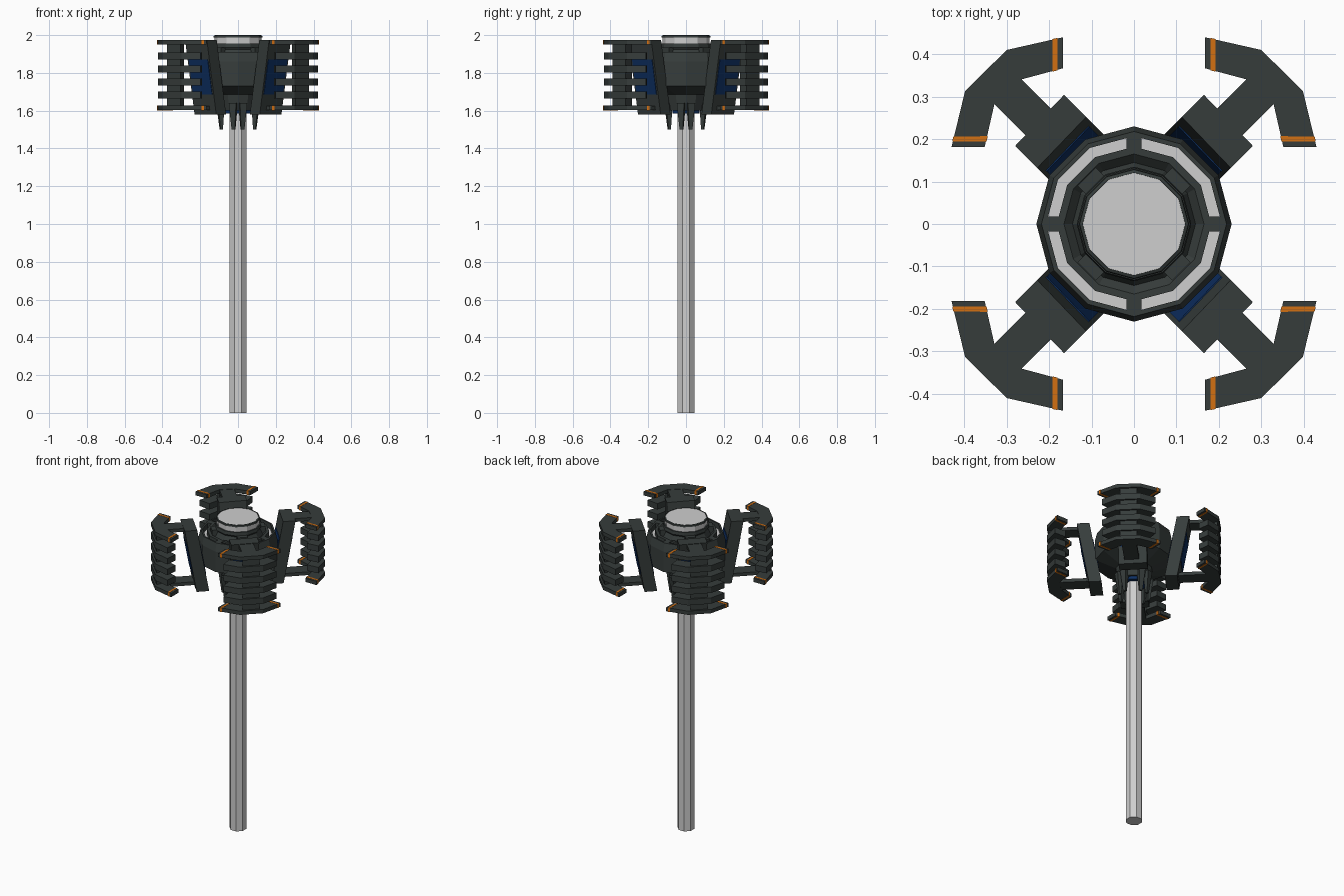
import bpy, bmesh, math
from mathutils import Vector

if "Cube" in bpy.data.objects:
    bpy.data.objects.remove(bpy.data.objects["Cube"])

def material(name, r, g, b):
    m = bpy.data.materials.new(name)
    m.diffuse_color = (r, g, b, 1)
    m.use_nodes = True
    m.node_tree.nodes["Principled BSDF"].inputs["Base Color"].default_value = m.diffuse_color
    return m

DARK = material("dark_slate", 0.037, 0.046, 0.044)
LIGHT = material("light_grey", 0.62, 0.62, 0.62)
BLUE = material("deep_blue", 0.004, 0.028, 0.12)
ORANGE = material("orange", 0.65, 0.16, 0.006)

def finish(name, bm, mats):
    bmesh.ops.recalc_face_normals(bm, faces=bm.faces)
    me = bpy.data.meshes.new(name)
    bm.to_mesh(me)
    bm.free()
    for m in mats:
        me.materials.append(m)
    ob = bpy.data.objects.new(name, me)
    bpy.context.collection.objects.link(ob)
    return ob

def prism(name, low, z0, z1, mat, high=None, s=(1, 1)):
    """Solid between two matching plan outlines."""
    bm = bmesh.new()
    high = high or low
    a = [bm.verts.new((p[0] * s[0], p[1] * s[1], z0)) for p in low]
    b = [bm.verts.new((p[0] * s[0], p[1] * s[1], z1)) for p in high]
    n = len(a)
    bm.faces.new(a)
    bm.faces.new(b)
    for i in range(n):
        j = (i + 1) % n
        bm.faces.new((a[i], a[j], b[j], b[i]))
    return finish(name, bm, [mat])

def lathe(name, profile, segs, mats, closed=False, rule=None):
    """Faceted revolve of (radius, z) points."""
    bm = bmesh.new()
    rings = []
    for r, z in profile:
        rings.append([bm.verts.new((r * math.cos(2 * math.pi * i / segs),
                                    r * math.sin(2 * math.pi * i / segs), z)) for i in range(segs)])
    count = len(rings) if closed else len(rings) - 1
    for k in range(count):
        lo, hi = rings[k], rings[(k + 1) % len(rings)]
        for i in range(segs):
            j = (i + 1) % segs
            f = bm.faces.new((lo[i], lo[j], hi[j], hi[i]))
            if rule and rule(k):
                f.material_index = 1
    if not closed:
        bm.faces.new(rings[0])
        bm.faces.new(rings[-1])
    return finish(name, bm, mats)

def ngon(r, n, turn=0):
    return [(r * math.cos(turn + 2 * math.pi * i / n), r * math.sin(turn + 2 * math.pi * i / n)) for i in range(n)]

def radial_box(r0, r1, w, ang):
    c, s = math.cos(ang), math.sin(ang)
    return [(r * c - t * s, r * s + t * c) for r, t in ((r0, -w), (r1, -w), (r1, w), (r0, w))]

def lerp(p, q, t):
    return (p[0] + (q[0] - p[0]) * t, p[1] + (q[1] - p[1]) * t)

# Pole
prism("pole", ngon(0.05, 8, math.pi / 8), 0, 1.66, LIGHT)

# Lamp head shell: underside, wall, recessed light groove, neck and collar
shell = [(0.075, 1.66), (0.078, 1.60), (0.092, 1.60), (0.108, 1.685), (0.23, 1.73), (0.23, 1.86),
         (0.218, 1.91), (0.207, 1.91), (0.207, 1.875), (0.182, 1.875), (0.182, 1.91),
         (0.165, 1.91), (0.145, 1.89), (0.128, 1.925), (0.135, 1.935), (0.132, 1.955)]
lathe("head_shell", shell, 12, [DARK, LIGHT], rule=lambda k: k == 8)
prism("inner_core", ngon(0.072, 12), 1.585, 1.67, BLUE)

# Top lens with thin dark rim
prism("top_lens", ngon(0.124, 12), 1.95, 1.997, LIGHT)
lathe("lens_rim", [(0.12, 1.99), (0.13, 1.988), (0.128, 1.997), (0.121, 2.0)], 12, [DARK], closed=True)

# Spokes that split the light groove, and small neck blocks
for i in range(4):
    a = i * math.pi / 2
    prism("groove_spoke", radial_box(0.178, 0.21, 0.018, a), 1.87, 1.91, DARK)
    prism("neck_block", radial_box(0.12, 0.158, 0.03, a + math.pi / 4), 1.89, 1.935, DARK)

# Prongs around the pole
for q in range(4):
    for d in (15, 75):
        a = math.radians(q * 90 + d)
        prism("prong", radial_box(0.085, 0.098, 0.009, a), 1.50, 1.64, DARK,
              high=radial_box(0.078, 0.115, 0.02, a))

# Side arms: one quarter drawn, mirrored to four corners
TOP, BOTTOM = 1.975, 1.58
BAR = [(0.165, 0.304), (0.28, 0.184), (0.228, 0.132), (0.113, 0.252)]
# order: tip A outer, corners, tip B outer, tip B inner, inner corners, tip A inner
CAP = [(0.167, 0.440), (0.30, 0.410), (0.398, 0.313), (0.43, 0.181),
       (0.352, 0.181), (0.329, 0.282), (0.264, 0.341), (0.167, 0.367)]
FIN = list(CAP)
for tip, corner in ((0, 1), (3, 2), (4, 5), (7, 6)):
    FIN[tip] = lerp(CAP[tip], CAP[corner], 0.24)
CORE = [(0.285, 0.345), (0.305, 0.39), (0.375, 0.32), (0.33, 0.285)]

def shift(pts, d):
    return [(x - d, y - d) for x, y in pts]

def bar_shift(z):
    return 0.05 * (TOP - z) / (TOP - BOTTOM)

def stripe(t0, t1, outer, inner):
    """Band outline across a cap tip, slightly wider than the cap."""
    o0, o1 = lerp(CAP[outer[0]], CAP[outer[1]], t0), lerp(CAP[outer[0]], CAP[outer[1]], t1)
    i0, i1 = lerp(CAP[inner[0]], CAP[inner[1]], t0 * 1.35), lerp(CAP[inner[0]], CAP[inner[1]], t1 * 1.35)
    return [lerp(o0, i0, -0.02), lerp(o1, i1, -0.02), lerp(i1, o1, -0.02), lerp(i0, o0, -0.02)]

n = Vector((0.115, 0.12)).normalized() * 0.003
l0, l1 = lerp(BAR[0], BAR[1], 0.06), lerp(BAR[0], BAR[1], 0.94)
m0, m1 = lerp(BAR[3], BAR[2], 0.06), lerp(BAR[3], BAR[2], 0.94)
PANEL = [(l0[0] + n.x, l0[1] + n.y), (l1[0] + n.x, l1[1] + n.y),
         (m1[0] - n.x, m1[1] - n.y), (m0[0] - n.x, m0[1] - n.y)]

for s in ((1, 1), (-1, 1), (1, -1), (-1, -1)):
    # leaning bracket with blue panels on both faces
    prism("arm_bracket", shift(BAR, 0.05), BOTTOM, TOP, DARK, high=BAR, s=s)
    prism("bracket_panel", shift(PANEL, bar_shift(1.685)), 1.685, 1.87, BLUE,
          high=shift(PANEL, bar_shift(1.87)), s=s)
    # upper and lower caps with rods and orange stripes
    for z, d in ((1.95, 0.0), (1.603, 0.05)):
        prism("arm_cap", CAP, z, z + 0.024, DARK, s=s)
        rod = [(0.27, 0.346), (0.334, 0.287), (0.25 - d, 0.203 - d), (0.187 - d, 0.262 - d)]
        prism("arm_rod", rod, z + 0.001, z + 0.022, DARK, s=s)
        for o, i in (((0, 1), (7, 6)), ((3, 2), (4, 5))):
            prism("tip_stripe", stripe(0.10, 0.19, o, i), z - 0.001, z + 0.025, ORANGE, s=s)
    # cooling fins on a central core
    prism("fin_core", CORE, 1.61, 1.96, DARK, s=s)
    for k in range(4):
        z = 1.664 + k * 0.069
        prism("cooling_fin", FIN, z, z + 0.038, DARK, s=s)
